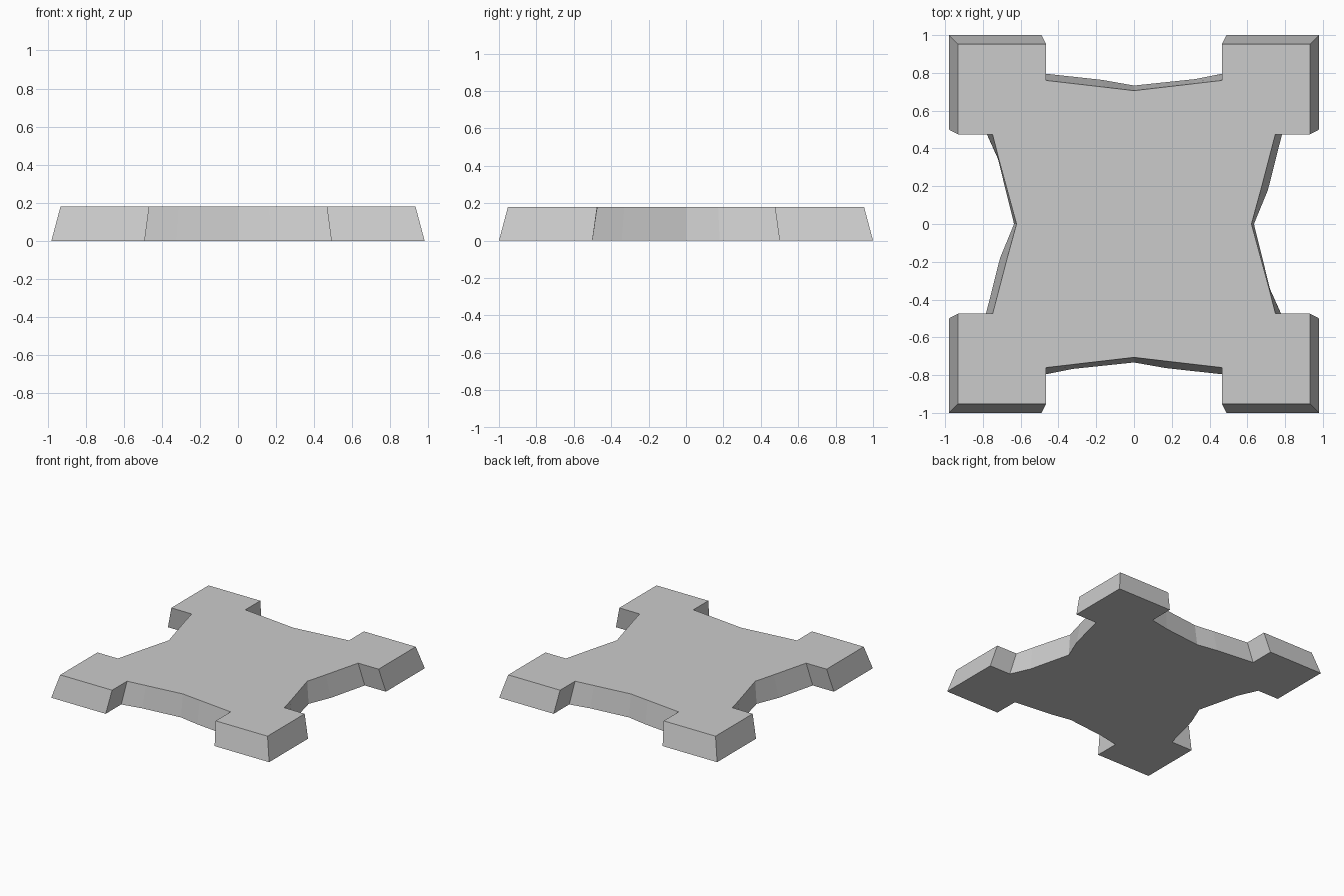
import bpy, bmesh

if "Cube" in bpy.data.objects:
    bpy.data.objects.remove(bpy.data.objects["Cube"])

HEIGHT = 0.18

# Half of the outline, counter-clockwise: (base x, base y, top x, top y)
HALF = [
    # right hand waist
    (0.79, -0.50, 0.748, -0.473), (0.72, -0.344, 0.712, -0.33),
    (0.635, 0.0, 0.622, 0.0), (0.709, 0.18, 0.669, 0.172),
    (0.79, 0.50, 0.748, 0.475),
    # back right pad
    (0.98, 0.50, 0.932, 0.475), (0.98, 1.0, 0.932, 0.952),
    (0.49, 1.0, 0.466, 0.952),
    # back waist
    (0.49, 0.80, 0.466, 0.76), (0.323, 0.767, 0.31, 0.742),
    (0.0, 0.733, 0.0, 0.706), (-0.17, 0.763, -0.162, 0.725),
    (-0.49, 0.798, -0.466, 0.76),
    # back left pad
    (-0.49, 1.0, -0.466, 0.952), (-0.98, 1.0, -0.932, 0.952),
    (-0.98, 0.50, -0.932, 0.475),
]

# The other half is the same outline turned by 180 degrees
outline = HALF + [tuple(-c for c in p) for p in HALF]

stone = bpy.data.materials.new("stone_grey")
stone.diffuse_color = (0.6, 0.6, 0.6, 1.0)
stone.use_nodes = True
stone.node_tree.nodes["Principled BSDF"].inputs["Base Color"].default_value = stone.diffuse_color

# Four-cornered slab with sloping walls
bm = bmesh.new()
base = [bm.verts.new((p[0], p[1], 0.0)) for p in outline]
top = [bm.verts.new((p[2], p[3], HEIGHT)) for p in outline]
n = len(outline)
for i in range(n):
    j = (i + 1) % n
    bm.faces.new((base[i], base[j], top[j], top[i]))
bm.faces.new(top)
bm.faces.new(base[::-1])
bmesh.ops.triangulate(bm, faces=[f for f in bm.faces if len(f.verts) > 4])
bmesh.ops.recalc_face_normals(bm, faces=bm.faces[:])

mesh = bpy.data.meshes.new("base_slab")
bm.to_mesh(mesh)
bm.free()
mesh.materials.append(stone)
slab = bpy.data.objects.new("base_slab", mesh)
bpy.context.collection.objects.link(slab)
